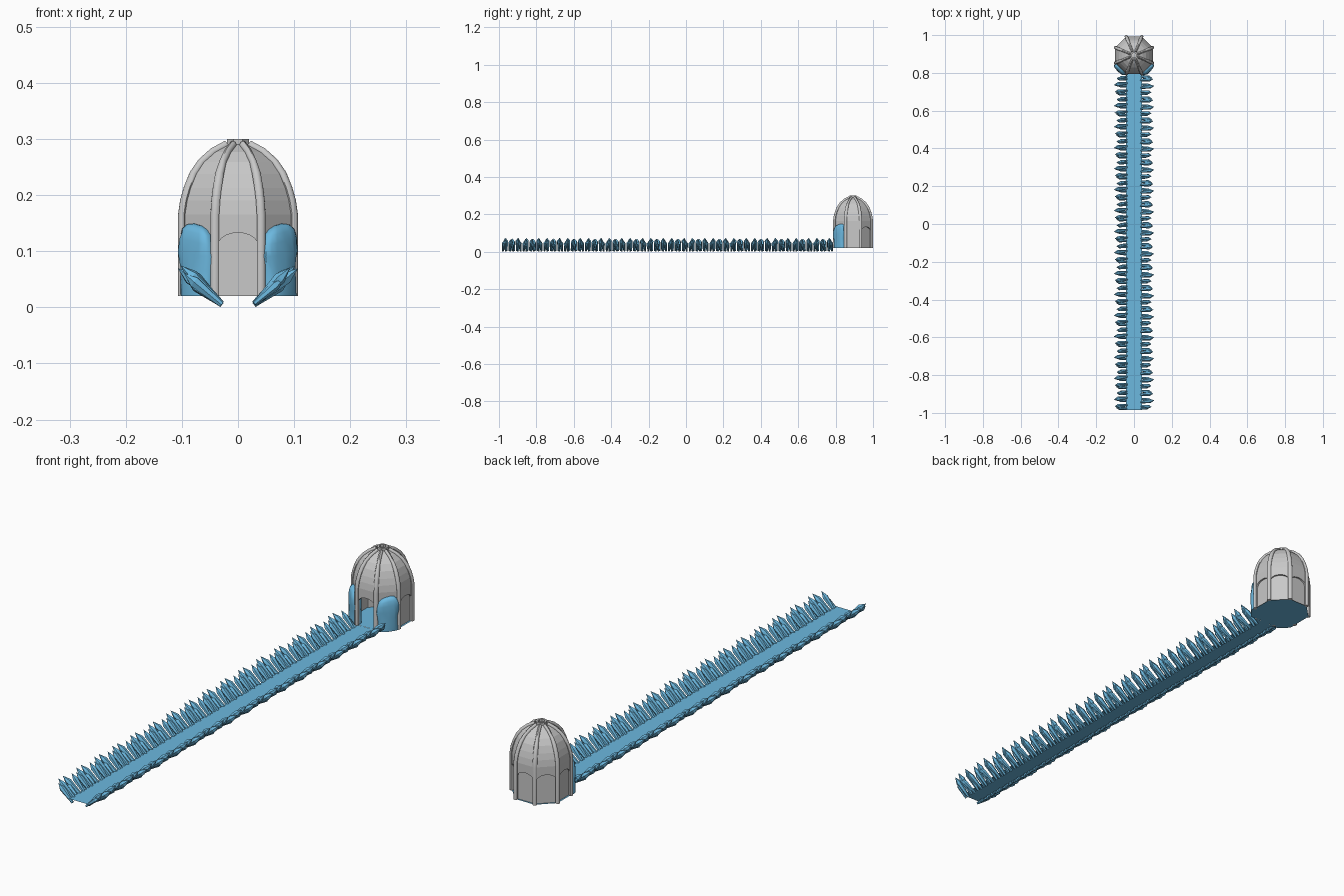
import bpy, bmesh, math, random
from mathutils import Vector, Matrix

if "Cube" in bpy.data.objects:
    bpy.data.objects.remove(bpy.data.objects["Cube"])

def material(name, col):
    m = bpy.data.materials.new(name)
    m.diffuse_color = (*col, 1)
    m.use_nodes = True
    m.node_tree.nodes["Principled BSDF"].inputs["Base Color"].default_value = m.diffuse_color
    return m

STONE = material("pale grey stone", (0.58, 0.58, 0.58))
ICE = material("ice blue", (0.15, 0.48, 0.74))
CY = 0.893          # dome centre
BASE = 0.02         # ground level of path and dome
R8 = math.pi / 8

def finish(bm, name, mat, smooth=False, normals=True):
    if normals:
        bmesh.ops.recalc_face_normals(bm, faces=bm.faces)
    me = bpy.data.meshes.new(name)
    bm.to_mesh(me)
    bm.free()
    me.materials.append(mat)
    for p in me.polygons:
        p.use_smooth = smooth
    ob = bpy.data.objects.new(name, me)
    bpy.context.collection.objects.link(ob)
    return ob

def face(bm, pts):
    return bm.faces.new([bm.verts.new(p) for p in pts])

# profile of the dome above the walls: corner radius, height
PROFILE = [(0.108, 0.165), (0.104, 0.19), (0.097, 0.213), (0.086, 0.238),
           (0.070, 0.259), (0.048, 0.277), (0.022, 0.29), (0.0, 0.292)]

# dome shell: eight facets, each with an arched recess (front one open)
bm = bmesh.new()
AP = 0.108 * math.cos(R8)
W = 0.108 * math.sin(R8)
ARCH = [(0.036, BASE)] + [(0.036 * math.cos(t), 0.110 + 0.023 * math.sin(t))
                          for t in [math.pi * i / 10 for i in range(11)]] + [(-0.036, BASE)]
for k in range(8):
    rot = Matrix.Translation((0, CY, 0)) @ Matrix.Rotation(k * math.pi / 4, 4, 'Z')

    def P(x, z, d):
        return rot @ Vector((x, -d, z))
    face(bm, [P(-W, BASE, AP)] + [P(x, z, AP) for x, z in reversed(ARCH)]
         + [P(W, BASE, AP), P(W, 0.165, AP), P(-W, 0.165, AP)])
    depth = AP - 0.007
    for (x0, z0), (x1, z1) in zip(ARCH, ARCH[1:]):
        face(bm, [P(x0, z0, AP), P(x1, z1, AP), P(x1, z1, depth), P(x0, z0, depth)])
    if k:
        face(bm, [P(x, z, depth) for x, z in ARCH])
    for (r0, z0), (r1, z1) in zip(PROFILE, PROFILE[1:]):
        c, s = math.cos(R8), math.sin(R8)
        pts = [P(-r0 * s, z0, r0 * c), P(r0 * s, z0, r0 * c), P(r1 * s, z1, r1 * c)]
        if r1 > 0:
            pts.append(P(-r1 * s, z1, r1 * c))
        face(bm, pts)
bmesh.ops.remove_doubles(bm, verts=bm.verts, dist=0.0002)
finish(bm, "dome_shell", STONE)

# ribs: rounded bars swept along the corner profile
bm = bmesh.new()
path = [(0.108, BASE)] + PROFILE[:-1]
N = 8
for k in range(8):
    a = R8 + k * math.pi / 4
    out, side = Vector((math.cos(a), math.sin(a), 0)), Vector((-math.sin(a), math.cos(a), 0))
    rings = []
    for i, (r, z) in enumerate(path):
        p, q = path[max(i - 1, 0)], path[min(i + 1, len(path) - 1)]
        dr, dz = q[0] - p[0], q[1] - p[1]
        l = math.hypot(dr, dz)
        nrm = out * (dz / l) + Vector((0, 0, -dr / l))
        w = 0.0085 if i < 5 else 0.0065
        c = Vector((0, CY, z)) + out * r
        rings.append([bm.verts.new(c + side * w * math.cos(t) + nrm * 0.0075 * math.sin(t))
                      for t in [math.tau * j / N for j in range(N)]])
    for A, B in zip(rings, rings[1:]):
        for j in range(N):
            bm.faces.new((A[j], A[(j + 1) % N], B[(j + 1) % N], B[j]))
    bm.faces.new(rings[0])
    bm.faces.new(rings[-1])
ribs = finish(bm, "dome_ribs", STONE, True)

# crown ring at the top
bm = bmesh.new()
sec = [(0.021, 0.287), (0.021, 0.30), (0.013, 0.30), (0.013, 0.287)]
for k in range(8):
    a0, a1 = R8 + k * math.pi / 4, R8 + (k + 1) * math.pi / 4
    for i in range(4):
        (r0, z0), (r1, z1) = sec[i], sec[(i + 1) % 4]
        face(bm, [(r * math.cos(a), CY + r * math.sin(a), z)
                  for r, a, z in ((r0, a0, z0), (r0, a1, z0), (r1, a1, z1), (r1, a0, z1))])
bmesh.ops.remove_doubles(bm, verts=bm.verts, dist=0.0002)
finish(bm, "crown_ring", STONE)

# blue floor under the dome
bm = bmesh.new()
face(bm, [(0.108 * math.cos(R8 + k * math.pi / 4), CY + 0.108 * math.sin(R8 + k * math.pi / 4), BASE)
          for k in range(8)])
finish(bm, "dome_floor", ICE, normals=False)

# flat path
bm = bmesh.new()
face(bm, [(-0.042, -0.985, 0.0185), (0.042, -0.985, 0.0185), (0.042, 0.795, 0.0185), (-0.042, 0.795, 0.0185)])
finish(bm, "ice_path", ICE, normals=False)

# crystals leaning outwards along the path, one cluster repeated
def crystal(bm, base, direction, length, radius, spin):
    rot = direction.to_track_quat('Z', 'Y').to_matrix()
    rings = []
    for h, r in ((0, 0.45), (0.72, 1.0)):
        rings.append([bm.verts.new(base + rot @ Vector((r * radius * math.cos(spin + math.tau * j / 6),
                                                        r * radius * math.sin(spin + math.tau * j / 6),
                                                        h * length))) for j in range(6)])
    tip = bm.verts.new(base + direction * length)
    A, B = rings
    for j in range(6):
        n = (j + 1) % 6
        bm.faces.new((A[j], A[n], B[n], B[j]))
        bm.faces.new((B[j], B[n], tip))
    bm.faces.new(A)

# y offset, length, radius, lean above horizontal (deg), sideways drift
CLUSTER = [(0.008, 0.088, 0.011, 40, 0.08), (0.028, 0.100, 0.012, 43, -0.06),
           (0.048, 0.078, 0.010, 36, 0.12), (0.068, 0.101, 0.012, 39, -0.10),
           (0.088, 0.092, 0.011, 46, 0.05), (0.103, 0.070, 0.009, 41, -0.12)]
STEP = 1.776 / 16
for side, name in ((-1, "left_crystals"), (1, "right_crystals")):
    bm = bmesh.new()
    for c in range(16):
        for i, (dy, length, rad, lean, drift) in enumerate(CLUSTER):
            y = -0.987 + c * STEP + (dy if side < 0 else STEP - dy)
            t = math.radians(lean)
            d = Vector((side * math.cos(t), drift * -side, math.sin(t))).normalized()
            crystal(bm, Vector((side * 0.029, y, 0.0045 + 0.002 * (i % 2))), d, length, rad, i * 0.7)
    finish(bm, name, ICE)

# lumpy ice mounds against the walls either side of the door
def mound(side, name, seed):
    rnd = random.Random(seed)
    ph = [rnd.uniform(0, 6.28) for _ in range(3)]
    bm = bmesh.new()
    az = math.pi / 4
    out = Vector((side * math.sin(az), -math.cos(az), 0))
    tan = Vector((side * math.cos(az), math.sin(az), 0))
    cen = Vector((0, CY, 0)) + out * 0.099
    rings, M = [], 16
    levels = [(BASE, 1), (0.045, 1), (0.07, 0.97), (0.095, 1.03), (0.118, 0.97),
              (0.134, 0.85), (0.143, 0.6), (0.147, 0.25)]
    for z, s in levels:
        ring = []
        for j in range(M):
            t = math.tau * j / M
            wob = 1 + 0.05 * math.sin(3 * t + ph[0] + z * 40) + 0.04 * math.sin(5 * t + ph[1] - z * 60)
            u = 0.039 * s * wob * math.copysign(abs(math.cos(t)) ** 0.7, math.cos(t))
            v = 0.021 * s * wob * math.copysign(abs(math.sin(t)) ** 0.7, math.sin(t))
            lift = 0.22 * u * max(0, (z - BASE) / 0.13)
            ring.append(bm.verts.new(cen + tan * u + out * v + Vector((0, 0, z + lift))))
        rings.append(ring)
    for A, B in zip(rings, rings[1:]):
        for j in range(M):
            bm.faces.new((A[j], A[(j + 1) % M], B[(j + 1) % M], B[j]))
    bm.faces.new(rings[0])
    bm.faces.new(rings[-1])
    return finish(bm, name, ICE, True)

mounds = [mound(-1, "left_ice_mound", 3), mound(1, "right_ice_mound", 8)]
for ob in [ribs] + mounds:
    bpy.ops.object.select_all(action='DESELECT')
    ob.select_set(True)
    bpy.context.view_layer.objects.active = ob
    bpy.ops.object.shade_smooth_by_angle(angle=math.radians(50))
